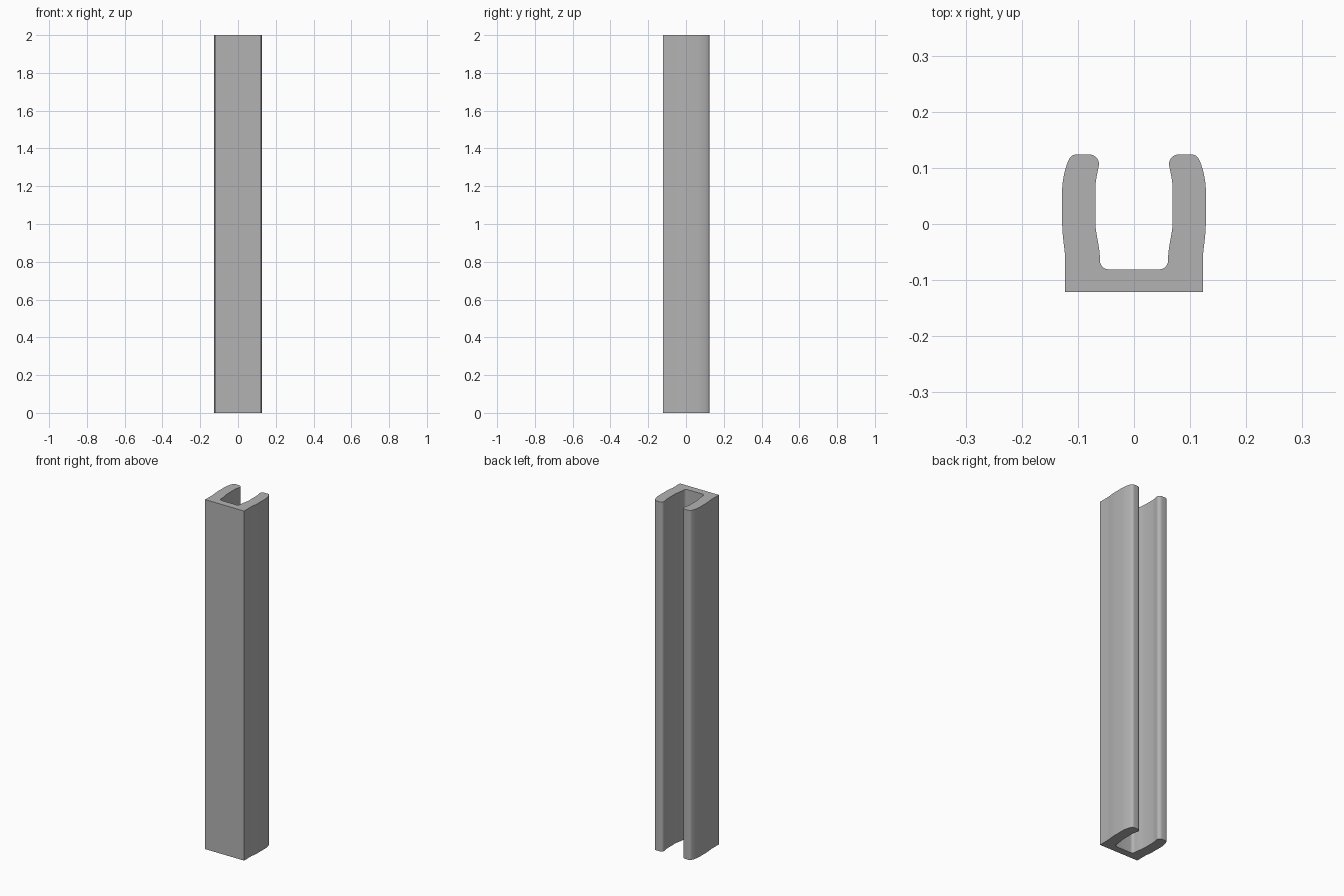
import bpy, bmesh, math
from mathutils import Vector
from mathutils.geometry import interpolate_bezier

cube = bpy.data.objects.get("Cube")
if cube:
    bpy.data.objects.remove(cube, do_unlink=True)

HEIGHT = 2.0

# Single grey material
grey = bpy.data.materials.new("mid_grey")
grey.use_nodes = True
colour = (0.45, 0.45, 0.45, 1.0)
grey.diffuse_color = colour
grey.node_tree.nodes["Principled BSDF"].inputs["Base Color"].default_value = colour


def curve(p0, c0, c1, p1, steps=6):
    """Points of a smooth bend from p0 to p1."""
    pts = interpolate_bezier(*[Vector((*p, 0)) for p in (p0, c0, c1, p1)], steps + 1)
    return [(p.x, p.y) for p in pts]


# Right half of the channel section, from the base corner round to the inner floor
half = [(0.123, -0.121), (0.123, -0.054)]
half += curve((0.1235, -0.050), (0.125, -0.035), (0.128, -0.018), (0.128, 0.0), 4)
half += curve((0.128, 0.064), (0.127, 0.082), (0.122, 0.102), (0.117, 0.113))   # outer lip flank
half += curve((0.1155, 0.116), (0.113, 0.121), (0.108, 0.124), (0.102, 0.124))  # lip crown
half += curve((0.081, 0.124), (0.069, 0.124), (0.060, 0.115), (0.063, 0.102), 8)
half += curve((0.065, 0.093), (0.067, 0.082), (0.069, 0.074), (0.069, 0.062), 4)
half += curve((0.069, 0.0), (0.068, -0.018), (0.062, -0.036), (0.061, -0.056), 5)
half += curve((0.061, -0.064), (0.061, -0.074), (0.054, -0.081), (0.044, -0.081))

# Mirror the half and extrude it into the rail
outline = half + [(-x, y) for x, y in reversed(half)]
bm = bmesh.new()
base = bm.faces.new([bm.verts.new((x, y, 0)) for x, y in outline])
result = bmesh.ops.extrude_face_region(bm, geom=[base], use_keep_orig=True)
top = [v for v in result["geom"] if isinstance(v, bmesh.types.BMVert)]
bmesh.ops.translate(bm, verts=top, vec=(0, 0, HEIGHT))
bmesh.ops.recalc_face_normals(bm, faces=bm.faces)

mesh = bpy.data.meshes.new("channel_rail")
bm.to_mesh(mesh)
bm.free()
mesh.materials.append(grey)
rail = bpy.data.objects.new("channel_rail", mesh)
bpy.context.collection.objects.link(rail)

# Smooth bends, crisp ends and base corners
bpy.ops.object.select_all(action='DESELECT')
rail.select_set(True)
bpy.context.view_layer.objects.active = rail
bpy.ops.object.shade_smooth_by_angle(angle=math.radians(30))
